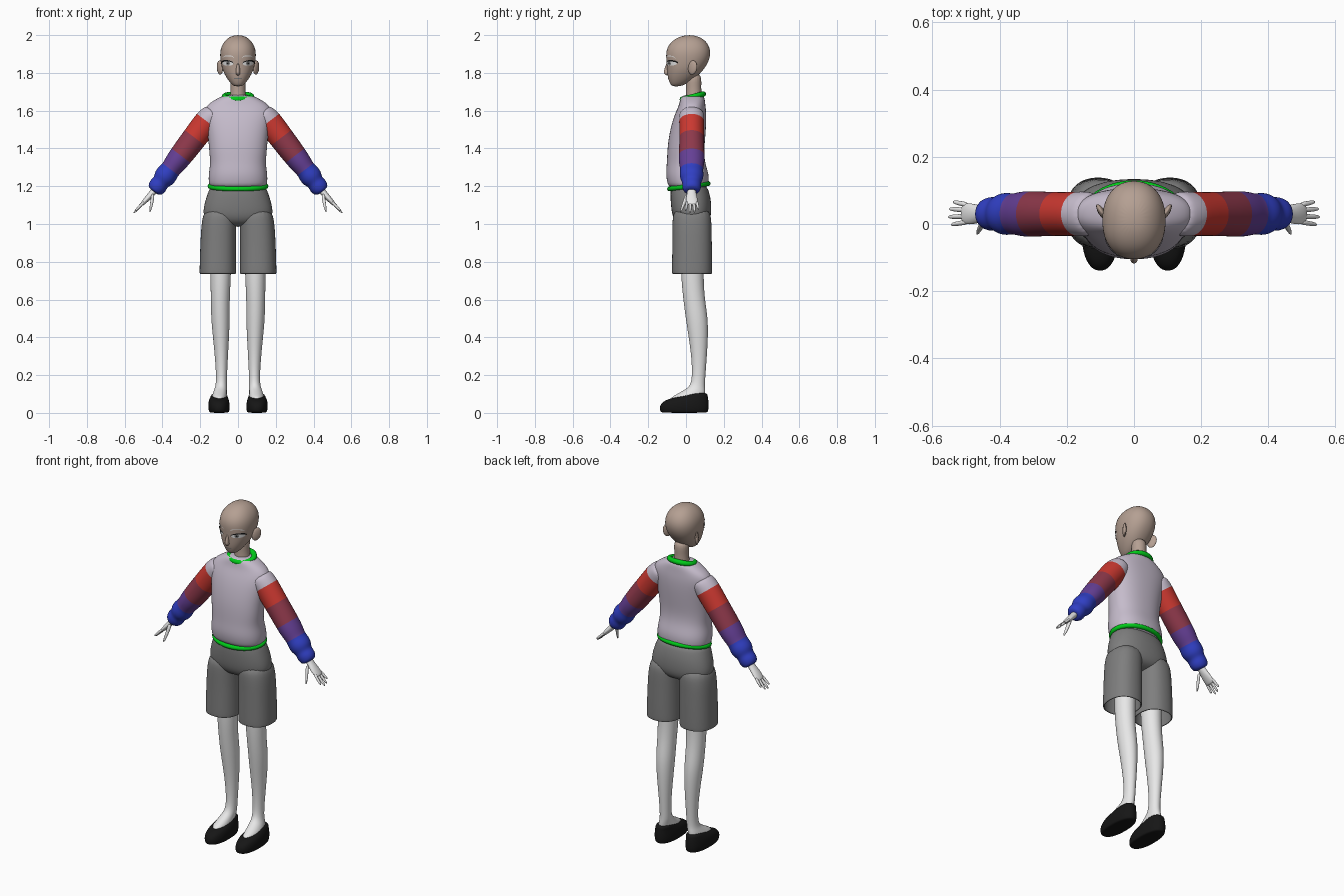
import bpy, bmesh, math
from mathutils import Matrix, Vector

cube = bpy.data.objects.get("Cube")
if cube:
    bpy.data.objects.remove(cube)


def material(name, r, g, b):
    m = bpy.data.materials.new(name)
    m.use_nodes = True
    m.diffuse_color = (r, g, b, 1)
    bsdf = m.node_tree.nodes["Principled BSDF"]
    bsdf.inputs["Base Color"].default_value = (r, g, b, 1)
    bsdf.inputs["Roughness"].default_value = 0.8
    return m


SKIN = material("skin", .46, .35, .29)
WHITE = material("white", .8, .8, .8)
KNIT = material("pale lilac knit", .56, .5, .6)
GREEN = material("green trim", .0, .6, .01)
GREY = material("grey cloth", .21, .21, .21)
RED = material("red", .6, .04, .03)
MAROON = material("maroon", .27, .04, .07)
PURPLE = material("purple", .13, .05, .3)
BLUE = material("blue", .03, .05, .55)
BLACK = material("black", .008, .008, .008)


def finish(name, bm, mats, mirror=False, sub=0, shell=0):
    """Turn a bmesh into a smooth object with its modifiers."""
    bmesh.ops.recalc_face_normals(bm, faces=bm.faces)
    for f in bm.faces:
        f.smooth = True
    mesh = bpy.data.meshes.new(name)
    bm.to_mesh(mesh)
    bm.free()
    ob = bpy.data.objects.new(name, mesh)
    bpy.context.collection.objects.link(ob)
    for m in mats:
        mesh.materials.append(m)
    if shell:
        ob.modifiers.new("shell", 'SOLIDIFY').thickness = shell
    if mirror:
        ob.modifiers.new("mirror", 'MIRROR').use_mirror_merge = False
    if sub:
        mod = ob.modifiers.new("smooth", 'SUBSURF')
        mod.levels = mod.render_levels = sub
    return ob


def loft(name, rings, mats, bands=None, power=2.0, seg=20, frame=None,
         mirror=False, caps=(True, True), shell=0):
    """Skin rings of (height, centre x, half width, front y, back y)."""
    bm = bmesh.new()
    loops = []
    for z, xc, hx, yf, yb in rings:
        loop = []
        for i in range(seg):
            a = math.tau * (i + .5) / seg
            c, s = math.cos(a), math.sin(a)
            px = math.copysign(abs(c) ** (2 / power), c)
            py = math.copysign(abs(s) ** (2 / power), s)
            loop.append(bm.verts.new((xc + hx * px, (yf + yb) / 2 + (yb - yf) / 2 * py, z)))
        loops.append(loop)
    for k, (lo, hi) in enumerate(zip(loops, loops[1:])):
        for i in range(seg):
            j = (i + 1) % seg
            f = bm.faces.new((lo[i], lo[j], hi[j], hi[i]))
            f.material_index = bands[k] if bands else 0
    for loop, wanted, band in ((loops[0], caps[0], 0), (loops[-1], caps[1], -1)):
        if wanted:
            bm.faces.new(loop).material_index = bands[band] if bands else 0
    if frame:
        bm.transform(frame)
    return finish(name, bm, mats, mirror, 2, shell)


def centred(rows):
    return [(z, 0, hx, yf, yb) for z, hx, yf, yb in rows]


def trim(name, cy, z, rx, ry, tilt, r):
    """Rounded green band around an oval, higher at the back."""
    bm = bmesh.new()
    n, m = 40, 10
    grid = []
    for i in range(n):
        a = math.tau * i / n
        out = Vector((math.cos(a), math.sin(a), 0))
        mid = Vector((rx * out.x, cy + ry * out.y, z + tilt * out.y))
        grid.append([bm.verts.new(mid + r * math.cos(b) * out + Vector((0, 0, r * math.sin(b))))
                     for b in (math.tau * k / m for k in range(m))])
    for i in range(n):
        for k in range(m):
            p, q = grid[i], grid[(i + 1) % n]
            bm.faces.new((p[k], q[k], q[(k + 1) % m], p[(k + 1) % m]))
    finish(name, bm, [GREEN])


# Head, neck, nose and ears
head = loft("head", centred([
    (1.728, .02, -.075, -.03), (1.745, .04, -.086, .01), (1.775, .062, -.097, .055),
    (1.815, .083, -.101, .093), (1.86, .093, -.104, .122), (1.905, .097, -.108, .132),
    (1.945, .088, -.096, .123), (1.98, .062, -.062, .095), (2.0, .025, -.01, .045)]),
    [SKIN], power=2.2, seg=24)
loft("neck", centred([(1.62, .05, -.01, .09), (1.68, .042, .0, .083),
                      (1.73, .038, .0, .08), (1.8, .045, .0, .085)]), [SKIN])
loft("nose", centred([(1.785, .006, -.102, -.08), (1.797, .014, -.122, -.08),
                      (1.815, .011, -.117, -.08), (1.86, .007, -.102, -.08)]), [SKIN], seg=10)
bm = bmesh.new()
bmesh.ops.create_uvsphere(bm, u_segments=16, v_segments=10, radius=1)
bm.transform(Matrix.Translation((.096, .035, 1.828)) @ Matrix.Rotation(-.55, 4, 'Z')
             @ Matrix.Rotation(-.2, 4, 'X') @ Matrix.Diagonal((.01, .027, .038, 1)))
finish("ears", bm, [SKIN], mirror=True)

# Face details: thin plates laid on the head
bpy.context.view_layer.update()
skull = head.evaluated_get(bpy.context.evaluated_depsgraph_get())


def plate(name, x0, x1, low, high, mat, lift, mirror=True):
    bm = bmesh.new()
    n, m = 12, 3
    grid = []
    for i in range(n + 1):
        u = i / n
        x = x0 + (x1 - x0) * u
        column = []
        for k in range(m + 1):
            z = low(u) + (high(u) - low(u)) * k / m
            hit, where, normal, _ = skull.ray_cast(Vector((x, -1, z)), Vector((0, 1, 0)))
            column.append(bm.verts.new(where + normal * lift if hit else (x, -.03, z)))
        grid.append(column)
    for p, q in zip(grid, grid[1:]):
        for k in range(m):
            bm.faces.new((p[k], q[k], q[k + 1], p[k + 1]))
    finish(name, bm, [mat], mirror)


def arch(u):
    return math.sqrt(max(0, 4 * u * (1 - u)))


def lid(u):
    return 1.848 + .004 * u + .013 * arch(u)


plate("eye_whites", .024, .08, lambda u: 1.848 - .01 * arch(u), lid, WHITE, .002)
plate("irises", .041, .061, lambda u: 1.851 - .011 * arch(u),
      lambda u: 1.851 + .011 * arch(u), GREY, .003)
plate("pupils", .047, .055, lambda u: 1.851 - .005 * arch(u),
      lambda u: 1.851 + .005 * arch(u), BLACK, .004)
plate("eyelashes", .022, .083, lambda u: lid(u) - .002, lambda u: lid(u) + .005 * u + .002,
      BLACK, .004)
plate("eyebrows", .02, .08, lambda u: 1.876 + .012 * arch(u),
      lambda u: 1.878 + .015 * arch(u), WHITE, .003)
plate("mouth", -.024, .024, lambda u: 1.771 - .003 * arch(u),
      lambda u: 1.771 + .002 * arch(u), GREY, .002, mirror=False)

# Sweater body with green collar and hem
loft("sweater_body", centred([
    (1.185, .146, -.086, .112), (1.215, .157, -.1, .122), (1.265, .157, -.108, .122),
    (1.32, .147, -.102, .102), (1.38, .153, -.1, .096), (1.45, .158, -.094, .102),
    (1.53, .17, -.077, .108), (1.59, .183, -.056, .108), (1.63, .168, -.037, .103),
    (1.662, .115, -.031, .1), (1.685, .07, -.022, .092)]), [KNIT], power=2.3, seg=24)
trim("collar", .036, 1.674, .072, .055, .014, .015)
trim("hem_band", .015, 1.2, .148, .102, .014, .013)

# Sleeves: one loft along the arm, coloured band by band
arm = Matrix.Translation((.12, .03, 1.6)) @ Matrix.Rotation(-.652, 4, 'Y')
sleeve = [(.0, .05, .06, 0), (.035, .063, .068, 0), (.07, .069, .067, 1), (.12, .069, .066, 1),
          (.18, .067, .066, 2), (.24, .066, .067, 2), (.302, .063, .069, 3), (.35, .06, .068, 3),
          (.394, .052, .06, 4), (.42, .059, .064, 4), (.45, .059, .062, 4), (.475, .044, .049, 4),
          (.5, .051, .052, 4), (.525, .046, .046, 4), (.54, .03, .036, 4)]
loft("sleeves", [(-t, 0, w, -d, d) for t, w, d, _ in sleeve],
     [KNIT, RED, MAROON, PURPLE, BLUE], bands=[row[3] for row in sleeve],
     frame=arm, mirror=True)

# Hands
loft("palms", [(-.51, 0, .02, -.024, .024), (-.55, 0, .018, -.024, .024),
               (-.585, .004, .016, -.033, .032), (-.62, .007, .012, -.032, .034),
               (-.635, .008, .008, -.028, .03)],
     [WHITE], seg=12, frame=arm, mirror=True)
for name, base, tip, reach in (("index", -.024, -.032, .68), ("middle", -.007, -.009, .695),
                               ("ring", .011, .015, .69), ("little", .027, .036, .67)):
    rows = []
    for k, r in enumerate((.008, .008, .0075, .005)):
        f = k / 3
        y = base + (tip - base) * f
        rows.append((-.61 - (reach - .61) * f, .007 + .008 * f, r, y - r, y + r))
    loft(name + "_fingers", rows, [WHITE], seg=8, frame=arm, mirror=True)
loft("thumbs", [(-.55, -.006, .012, -.034, -.01), (-.58, -.022, .011, -.046, -.024),
                (-.61, -.037, .009, -.056, -.038), (-.638, -.05, .005, -.065, -.055)],
     [WHITE], seg=8, frame=arm, mirror=True)

# Shorts: hips plus two open legs
loft("shorts_hips", centred([
    (.985, .05, .0, .06), (1.0, .13, -.045, .11), (1.03, .18, -.068, .13),
    (1.07, .187, -.078, .136), (1.13, .173, -.083, .133), (1.18, .155, -.083, .12),
    (1.21, .14, -.075, .105)]), [GREY], power=2.3, seg=24)
loft("shorts_legs", [
    (.735, .107, .097, -.074, .138), (.745, .107, .098, -.076, .14), (.85, .106, .096, -.074, .139),
    (.95, .104, .094, -.073, .137), (1.02, .1, .092, -.073, .136), (1.09, .09, .085, -.065, .125)],
    [GREY], power=2.3, mirror=True, caps=(False, True), shell=.008)

# Legs with stockinged insteps
loft("legs", [
    (.06, .1, .036, -.09, .09), (.082, .099, .041, -.08, .1), (.1, .097, .038, -.048, .102),
    (.122, .093, .034, -.008, .102), (.145, .088, .03, .024, .1), (.2, .087, .029, .033, .103),
    (.3, .088, .035, .028, .111), (.4, .09, .043, .014, .117), (.5, .093, .05, -.002, .117),
    (.6, .094, .05, -.015, .1), (.72, .092, .055, -.027, .092), (.9, .09, .057, -.03, .1)],
    [WHITE], mirror=True)

# Shoes
loft("shoes", [
    (.0, .1, .048, -.128, .11), (.006, .1, .054, -.138, .118), (.03, .101, .058, -.143, .122),
    (.055, .101, .056, -.13, .121), (.072, .101, .052, -.1, .119), (.088, .1, .045, -.04, .116),
    (.108, .098, .037, .03, .113)], [BLACK], power=2.3, mirror=True)
